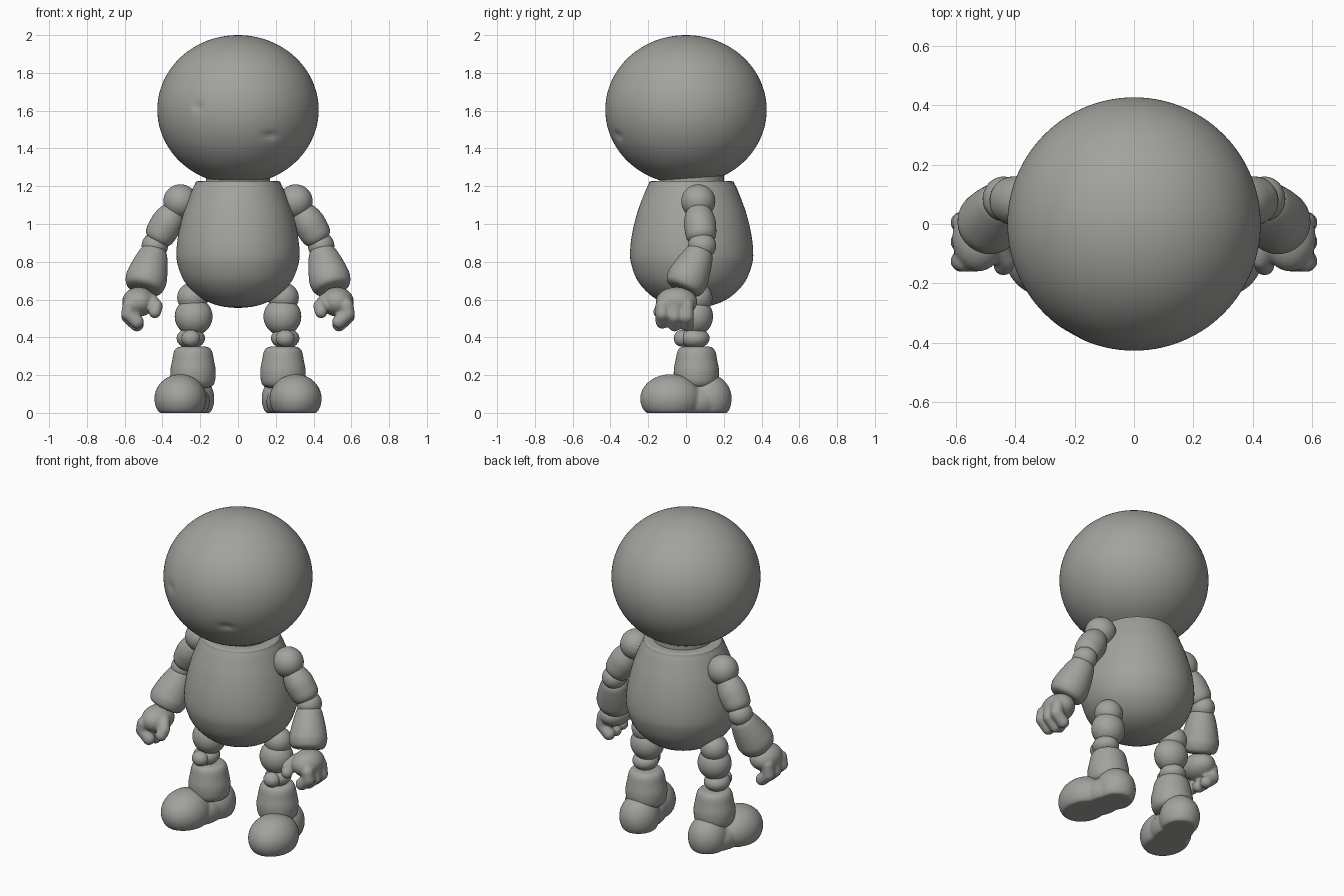
import bpy, bmesh, math
from mathutils import Vector

if "Cube" in bpy.data.objects:
    bpy.data.objects.remove(bpy.data.objects["Cube"])

grey = bpy.data.materials.new("warm grey")
grey.diffuse_color = (0.36, 0.36, 0.34, 1)
grey.use_nodes = True
grey.node_tree.nodes["Principled BSDF"].inputs["Base Color"].default_value = grey.diffuse_color


def ball(bm, c, r, seg=40, rows=24, flat=False):
    """Ellipsoid at c with radii r; flat clamps it to the ground."""
    def vert(t, a):
        z = c[2] + r[2] * math.cos(t)
        return bm.verts.new((c[0] + r[0] * math.sin(t) * math.cos(a),
                             c[1] + r[1] * math.sin(t) * math.sin(a),
                             max(z, 0) if flat else z))
    top, bottom = vert(0, 0), vert(math.pi, 0)
    rings = [[vert(math.pi * i / rows, 2 * math.pi * k / seg) for k in range(seg)]
             for i in range(1, rows)]
    for k in range(seg):
        n = (k + 1) % seg
        bm.faces.new((top, rings[0][k], rings[0][n]))
        bm.faces.new((bottom, rings[-1][n], rings[-1][k]))
        for a, b in zip(rings, rings[1:]):
            bm.faces.new((a[k], b[k], b[n], a[n]))


def finger(bm, points, r):
    """Row of overlapping balls along a path."""
    pts = [Vector(p) for p in points]
    for a, b in zip(pts, pts[1:]):
        for i in range(5):
            ball(bm, a.lerp(b, i / 4), (r, r, r), 20, 12)


def lathe(bm, profile, p0, p1, seg=48):
    """Turn a smoothed profile of (radius, fraction along p0 to p1)."""
    p0, p1 = Vector(p0), Vector(p1)
    q = (p1 - p0).to_track_quat('Z', 'Y')
    length = (p1 - p0).length
    pr = [Vector(p) for p in profile]
    pr = [pr[0]] + pr + [pr[-1]]
    fine = []
    for a, b, c, d in zip(pr, pr[1:], pr[2:], pr[3:]):
        for i in range(4):
            t = i / 4
            fine.append(0.5 * (2 * b + (c - a) * t + (2 * a - 5 * b + 4 * c - d) * t * t
                               + (3 * b - a - 3 * c + d) * t ** 3))
    fine.append(pr[-1])
    rings = []
    for r, h in fine:
        r = max(r, 0.0005)
        rings.append([bm.verts.new(p0 + q @ Vector((r * math.cos(2 * math.pi * k / seg),
                      r * math.sin(2 * math.pi * k / seg), h * length))) for k in range(seg)])
    for a, b in zip(rings, rings[1:]):
        for k in range(seg):
            n = (k + 1) % seg
            bm.faces.new((a[k], a[n], b[n], b[k]))
    bm.faces.new(rings[0][::-1])
    bm.faces.new(rings[-1])
    bmesh.ops.recalc_face_normals(bm, faces=bm.faces)


def part(name, build, mirror=True, blend=0):
    """Make an object from a build function, optionally fused and mirrored."""
    bm = bmesh.new()
    build(bm)
    me = bpy.data.meshes.new(name)
    bm.to_mesh(me)
    bm.free()
    me.materials.append(grey)
    me.polygons.foreach_set("use_smooth", [True] * len(me.polygons))
    ob = bpy.data.objects.new(name, me)
    bpy.context.collection.objects.link(ob)
    if blend:
        m = ob.modifiers.new("fuse", 'REMESH')
        m.mode, m.voxel_size, m.use_smooth_shade = 'VOXEL', 0.008, True
        s = ob.modifiers.new("soften", 'SMOOTH')
        s.iterations = blend
    if mirror:
        m = ob.modifiers.new("other side", 'MIRROR')
        m.use_mirror_merge = False


# head: slightly flattened ball with two small dents in the face
def head(bm):
    ball(bm, (0, 0, 1.605), (0.427, 0.427, 0.395), 120, 80)
    for v in bm.verts:
        if v.co.y < 0:
            for x, z, w, h in ((0.17, 1.47, 0.035, 0.018), (-0.21, 1.62, 0.02, 0.025)):
                v.co.y += 0.014 * math.exp(-((v.co.x - x) / w) ** 2 - ((v.co.z - z) / h) ** 2)


part("head", head, mirror=False)
part("neck", lambda bm: lathe(bm, [(0.17, 0), (0.17, 1)], (0, 0.03, 1.18), (0, 0.03, 1.27)), mirror=False)

# pear-shaped body
body = [(0, .555), (.1, .567), (.2, .61), (.28, .69), (.318, .78), (.326, .85), (.315, .95),
        (.288, 1.06), (.255, 1.15), (.228, 1.21), (.2, 1.228), (0, 1.228)]
part("body", lambda bm: lathe(bm, body, (0, 0.03, 0), (0, 0.03, 1), 80), mirror=False)

# arms
part("shoulder", lambda bm: ball(bm, (0.305, 0.065, 1.12), (0.09, 0.09, 0.09)))
part("upper_arm", lambda bm: lathe(bm, [(0, 0), (.055, .06), (.08, .3), (.084, .55), (.07, .85), (0, 1)],
                                   (0.325, 0.065, 1.09), (0.445, 0.085, 0.89)))
part("elbow", lambda bm: ball(bm, (0.44, 0.085, 0.885), (0.07, 0.075, 0.07)))
part("forearm", lambda bm: lathe(bm, [(0, 0), (.06, .03), (.085, .25), (.105, .6), (.108, .8), (.085, .97), (0, 1)],
                                 (0.44, 0.085, 0.87), (0.502, -0.02, 0.65)))


# hand: palm, three curled fingers and a thumb
def hand(bm):
    ball(bm, (0.525, -0.05, 0.588), (0.088, 0.11, 0.078))
    for y, drop in ((-0.125, 0.015), (-0.06, 0), (0.005, 0)):
        finger(bm, ((0.575, y, 0.57), (0.582, y, 0.51 + drop), (0.535, y, 0.468 + drop)), 0.037)
    finger(bm, ((0.46, -0.08, 0.6), (0.432, -0.12, 0.565), (0.44, -0.14, 0.535)), 0.034)


part("hand", hand, blend=4)

# legs
part("hip", lambda bm: ball(bm, (0.24, 0.06, 0.61), (0.082, 0.08, 0.08)))
part("thigh", lambda bm: ball(bm, (0.235, 0.05, 0.51), (0.1, 0.093, 0.1)))
part("knee", lambda bm: ball(bm, (0.25, 0.045, 0.395), (0.075, 0.08, 0.055)))
part("kneecap", lambda bm: ball(bm, (0.25, -0.02, 0.395), (0.05, 0.045, 0.045)))
part("shin", lambda bm: lathe(bm, [(0, .35), (.07, .35), (.098, .33), (.11, .28), (.12, .21), (.1, .14), (0, .13)],
                              (0.238, 0.055, 0), (0.238, 0.055, 1)))


# foot: round toe and heel fused over a flat sole, toes turned out
def foot(bm):
    ball(bm, (0.305, -0.08, 0.075), (0.138, 0.163, 0.13), flat=True)
    ball(bm, (0.265, 0.03, 0.06), (0.115, 0.16, 0.1), flat=True)
    ball(bm, (0.24, 0.12, 0.075), (0.115, 0.122, 0.13), flat=True)


part("foot", foot, blend=6)
